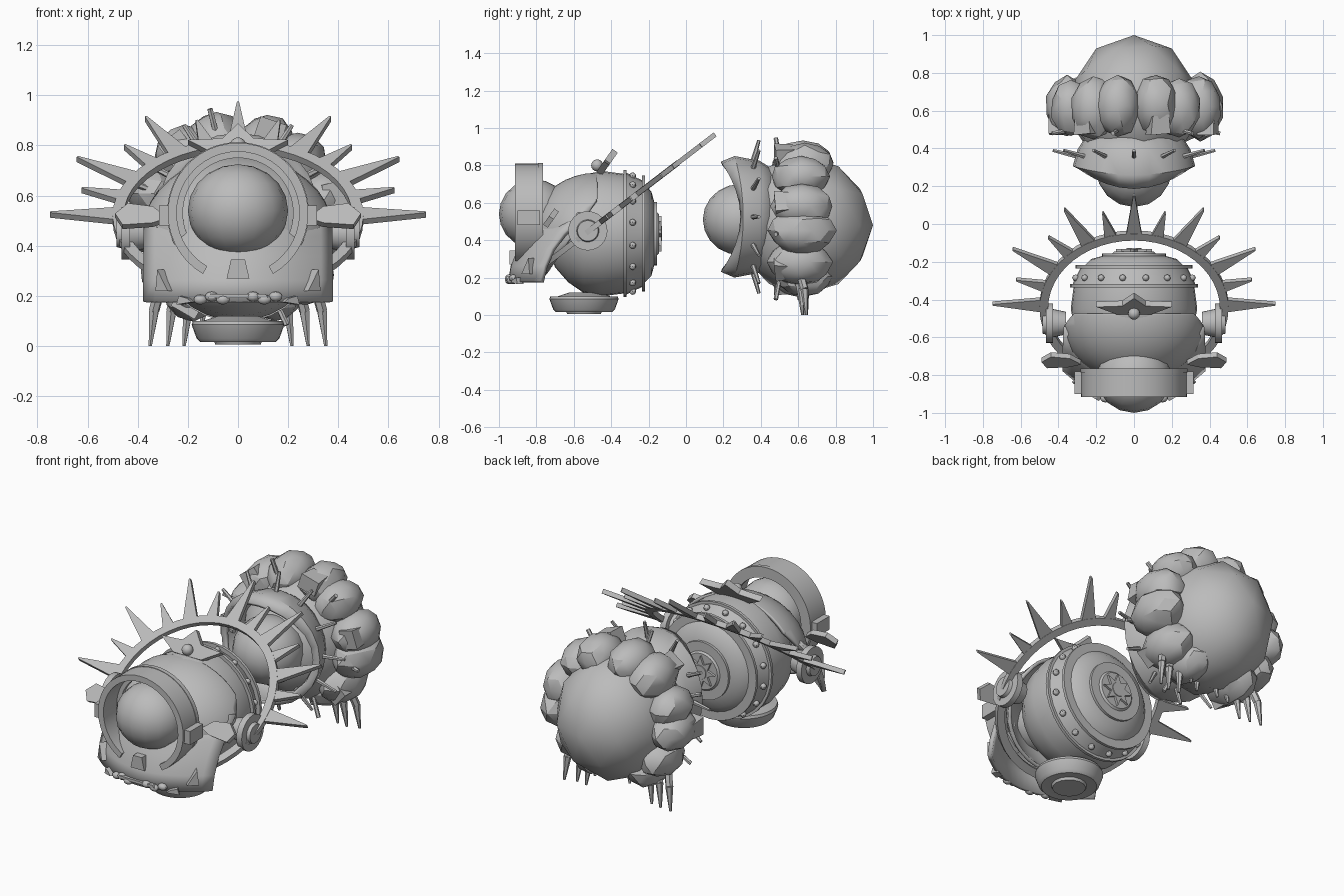
import bpy, bmesh, math, random
from mathutils import Vector, Matrix

if "Cube" in bpy.data.objects:
    bpy.data.objects.remove(bpy.data.objects["Cube"])
random.seed(4)
R = math.radians
grey = bpy.data.materials.new("plain grey")
grey.diffuse_color = (0.5, 0.5, 0.5, 1)
grey.use_nodes = True
grey.node_tree.nodes["Principled BSDF"].inputs["Base Color"].default_value = grey.diffuse_color


def finish(name, bm, smooth=35, solid=0):
    bmesh.ops.recalc_face_normals(bm, faces=bm.faces)
    me = bpy.data.meshes.new(name)
    bm.to_mesh(me)
    bm.free()
    me.materials.append(grey)
    ob = bpy.data.objects.new(name, me)
    bpy.context.collection.objects.link(ob)
    if solid:
        m = ob.modifiers.new("thickness", 'SOLIDIFY')
        m.thickness, m.offset = solid, 0
    if smooth:
        bpy.ops.object.select_all(action='DESELECT')
        ob.select_set(True)
        bpy.context.view_layer.objects.active = ob
        bpy.ops.object.shade_smooth_by_angle(angle=R(smooth))
    return ob


def lathe(name, prof, c, axis='Y', n=32, a0=0, a1=360, closed=False, mat=None, solid=0):
    """Turn (height, radius) points round an axis; closed makes a ring section."""
    bm = bmesh.new()
    full = a1 - a0 >= 360
    rings = []
    for i in range(n if full else n + 1):
        a = R(a0 + (a1 - a0) * i / n)
        row = []
        for h, r in prof:
            u, v = r * math.cos(a), r * math.sin(a)
            p = {'X': (h, u, v), 'Y': (u, h, v), 'Z': (u, v, h)}[axis]
            row.append(bm.verts.new(Vector(p) + Vector(c)))
        rings.append(row)
    k = len(prof)
    for i in range(n):
        A, B = rings[i], rings[(i + 1) % len(rings)]
        for j in range(k if closed else k - 1):
            bm.faces.new((A[j], A[(j + 1) % k], B[(j + 1) % k], B[j]))
    if closed and not full:
        bm.faces.new(rings[0])
        bm.faces.new(rings[-1])
    if not closed and not solid:
        bm.faces.new([r[0] for r in rings])
        bm.faces.new([r[-1] for r in rings])
    if mat:
        bm.transform(mat)
    return finish(name, bm, 35, solid)


def plate(name, pts, t, mat):
    """Flat outline in local XY with thickness t, placed by a matrix."""
    bm = bmesh.new()
    lo = [bm.verts.new((x, y, -t / 2)) for x, y in pts]
    hi = [bm.verts.new((x, y, t / 2)) for x, y in pts]
    bm.faces.new(lo)
    bm.faces.new(hi)
    for i in range(len(pts)):
        j = (i + 1) % len(pts)
        bm.faces.new((lo[i], lo[j], hi[j], hi[i]))
    bm.transform(mat)
    return finish(name, bm, 0)


def ball(name, c, s, u=20, v=12, ico=0, smooth=40, jitter=0):
    bm = bmesh.new()
    if ico:
        bmesh.ops.create_icosphere(bm, subdivisions=ico, radius=1)
    else:
        bmesh.ops.create_uvsphere(bm, u_segments=u, v_segments=v, radius=1)
    for w in bm.verts:
        w.co *= 1 + random.uniform(-jitter, jitter)
    bm.transform(Matrix.Translation(c) @ Matrix.Diagonal((*s, 1)))
    return finish(name, bm, smooth)


def rod(name, pts, radii, n=6):
    """Tapered rods joined end to end."""
    bm = bmesh.new()
    for p, q, r0, r1 in zip(pts, pts[1:], radii, radii[1:]):
        p, q = Vector(p), Vector(q)
        m = Matrix.Translation((p + q) / 2) @ (q - p).to_track_quat('Z', 'Y').to_matrix().to_4x4()
        bmesh.ops.create_cone(bm, cap_ends=True, segments=n, radius1=r0, radius2=r1,
                              depth=(q - p).length, matrix=m)
    return finish(name, bm)


T = Matrix.Translation
FRONT = Matrix.Rotation(R(90), 4, 'X')   # local XY -> world XZ

# ---- front creature: round body with bands and stepped back
lathe("front_body", [(-.74, .08), (-.7, .18), (-.63, .26), (-.55, .315), (-.45, .335), (-.335, .32),
      (-.335, .34), (-.318, .34), (-.318, .325), (-.235, .285), (-.235, .31), (-.218, .31),
      (-.218, .26), (-.185, .225), (-.17, .17), (-.155, .17), (-.155, .115), (-.145, .105)], (0, 0, .435))
for i in range(16):
    a = R(i * 22.5 + 11)
    ball("rivet", (.315 * math.cos(a), -.285, .435 + .315 * math.sin(a)), (.018,) * 3, 8, 6)
star = [((.095 if i % 2 == 0 else .05) * math.sin(R(22.5 * i)), (.095 if i % 2 == 0 else .05) * math.cos(R(22.5 * i)))
        for i in range(16)]
plate("back_star", star, .02, T((0, -.142, .435)) @ FRONT)
lathe("back_star_hub", [(-.15, .045), (-.128, .04)], (0, 0, .435), n=16)

# base dish
lathe("base_dish", [(.02, .1), (.015, .15), (.03, .165), (.085, .185), (.1, .18), (.1, .14), (.12, .08)],
      (0, -.545, 0), 'Z')
lathe("base_button", [(.005, .09), (.03, .1)], (0, -.545, 0), 'Z', 16)

# hood: front upper part of an ellipsoid shell
bm = bmesh.new()
bmesh.ops.create_uvsphere(bm, u_segments=32, v_segments=20, radius=1)
bm.transform(T((0, -.48, .42)) @ Matrix.Diagonal((.385, .35, .33, 1)))
for co, no in (((0, -.475, 0), (0, 1, 0)), ((0, -.76, .2), (0, .38, -.26))):
    bmesh.ops.bisect_plane(bm, geom=bm.verts[:] + bm.edges[:] + bm.faces[:], plane_co=co, plane_no=no,
                           clear_outer=True)
finish("hood", bm, 35, .02)
lathe("hood_trim", [(-.495, .3), (-.475, .3), (-.475, .335), (-.495, .335)], (0, 0, .42), n=24,
      a0=35, a1=145, closed=True)

# face mask: curved plate below the eye
bm = bmesh.new()
rows = []
for z, yf, ys, hw in ((.175, -.94, -.77, .37), (.26, -.925, -.75, .37), (.35, -.89, -.71, .37),
                      (.43, -.85, -.65, .37), (.54, -.79, -.54, .365)):
    rows.append([bm.verts.new((hw * t, yf + (ys - yf) * t * t, z)) for t in [i / 8 - 1 for i in range(17)]])
for A, B in zip(rows, rows[1:]):
    for i in range(16):
        bm.faces.new((A[i], A[i + 1], B[i + 1], B[i]))
finish("face_mask", bm, 35, .025)

# eye and goggle ring, open at the bottom
ball("front_eye", (0, -.81, .54), (.2, .19, .185), 16, 10)
lathe("goggle_ring", [(-.915, .245), (-.915, .28), (-.79, .28), (-.79, .245)], (0, 0, .53), n=36,
      a0=-60, a1=240, closed=True)
lathe("goggle_flange", [(-.79, .22), (-.79, .283), (-.765, .283), (-.765, .22)], (0, 0, .53), n=36,
      a0=-30, a1=210, closed=True)

# nose, teeth and cheek marks
plate("nose", [(-.045, .27), (.045, .27), (.028, .345), (-.028, .345)], .05, T((0, -.92, 0)) @ FRONT)
plate("mouth_bar", [(-.12, .192), (.12, .192), (.11, .208), (-.11, .208)], .03, T((0, -.945, 0)) @ FRONT)
for i, x in enumerate((-.15, -.105, -.06, .06, .105, .15)):
    ball("tooth", (x, -.95 + x * x * 1.2, .185 + .012 * (i % 2)), (.028, .022, .02), 10, 6)
for s in (-1, 1):
    m = T((s * .29, -.845, 0)) @ Matrix.Rotation(s * R(42), 4, 'Z') @ FRONT
    plate("cheek_mark", [(-s * .03, .22), (s * .035, .22), (s * .025, .305)], .04, m)
    m = T((s * .21, -.9, 0)) @ Matrix.Rotation(s * R(30), 4, 'Z') @ FRONT
    plate("tusk", [(-s * .04, .175), (s * .03, .165), (s * .02, .2), (-s * .02, .19)], .04, m)
    # side fins, goggle hinges, ear discs
    m = T((0, -.72, .52)) @ Matrix.Rotation(R(55), 4, 'X')
    plate("side_fin", [(s * .28, -.02), (s * .34, -.045), (s * .46, -.055), (s * .49, .0), (s * .44, .05),
                       (s * .34, .035)], .03, m)
    plate("goggle_hinge", [(-.04, -.06), (.04, -.06), (.04, .06), (-.04, .06)], .06,
          T((s * .285, -.84, .52)) @ Matrix.Rotation(R(90), 4, 'Y'))
    lathe("ear_disc", [(s * .36, .06), (s * .43, .075), (s * .43, .105), (s * .465, .105), (s * .465, .06),
                       (s * .485, .055)], (0, -.525, .45), 'X', 24)

# crown plate and gem on the hood
crown = [(-.09, 0), (.09, 0), (.2, .07), (.1, .075), (.06, .08), (0, .15), (-.06, .08), (-.1, .075), (-.2, .07)]
plate("crown_plate", crown, .035, T((0, -.465, .755)) @ Matrix.Rotation(R(55), 4, 'X'))
ball("crown_gem", (0, -.475, .8), (.032,) * 3, 12, 8)

# tilted halo with alternating long and short spikes
halo = T((0, -.44, .51)) @ Matrix.Rotation(R(37.4), 4, 'X')
lathe("halo_ring", [(-.015, .455), (.015, .455), (.015, .5), (-.015, .5)], (0, 0, 0), 'Z', 48, closed=True,
      mat=halo)
for i in range(-6, 7):
    tip, w = (.75, .042) if i % 2 == 0 else (.65, .034)
    plate("halo_spike", [(-w, .48), (w, .48), (.004, tip), (-.004, tip)], .026,
          halo @ Matrix.Rotation(R(-i * 14.7), 4, 'Z'))

# ---- rear creature: faceted body, eye and eyelid cup
ball("rear_body", (0, .63, .48), (.34, .37, .37), ico=2, smooth=30)
ball("rear_eye", (0, .29, .51), (.2, .2, .19), 16, 10)
bm = bmesh.new()
rings = []
for y, r, pull in ((.3, .285, 1), (.31, .315, .45), (.39, .29, 0), (.5, .22, 0)):
    rings.append([bm.verts.new((r * math.cos(R(15 * i)), y - .11 * pull * math.sin(R(15 * i)) ** 2,
                                .525 + r * math.sin(R(15 * i)))) for i in range(24)])
for A, B in zip(rings, rings[1:]):
    for i in range(24):
        bm.faces.new((A[i], A[(i + 1) % 24], B[(i + 1) % 24], B[i]))
finish("eyelid_cup", bm, 35, .02)
for i in range(12):   # lashes
    a = R(30 * i)
    c, s = math.cos(a), math.sin(a)
    rod("lash", [(.27 * c, .35, .525 + .27 * s), (.43 * c, .39, .525 + .41 * s)], [.015, .009])

# ring of lumps with small blocks and pegs
for i in range(12):
    a = R(-65 + 310 * i / 11 - 5 * (i % 2))
    c, s = math.cos(a), math.sin(a)
    k = random.uniform(.105, .13)
    p = (.355 * c, .62 + random.uniform(-.02, .02), .5 + .325 * s)
    ball("lump", p, (k, k * 1.4, k), ico=2, smooth=25, jitter=.04)
    if i % 2:
        m = T((p[0] + .05 * c, .52, p[2] + .05 * s)) @ Matrix.Rotation(a - R(90), 4, 'Y').inverted()
        plate("lump_block", [(-.06, -.05), (.05, -.04), (.04, .06), (-.05, .05)], .09, m)
    else:
        q = Vector((.34 * c, .5, .5 + .34 * s))
        rod("lump_peg", [q, q + Vector((.12 * c, -.02, .12 * s))], [.012, .012])

# hanging claws
for x in (.05, .13, .2, .265, .335):
    for s in (-1, 1):
        b = .08 if x < .17 else .0
        y = .62 + random.uniform(-.03, .03)
        rod("claw", [(s * (x - .03), y - .03, .25), (s * x, y, .14 + b * .6), (s * (x + .015), y + .01, b)],
            [.022, .022, .007])
